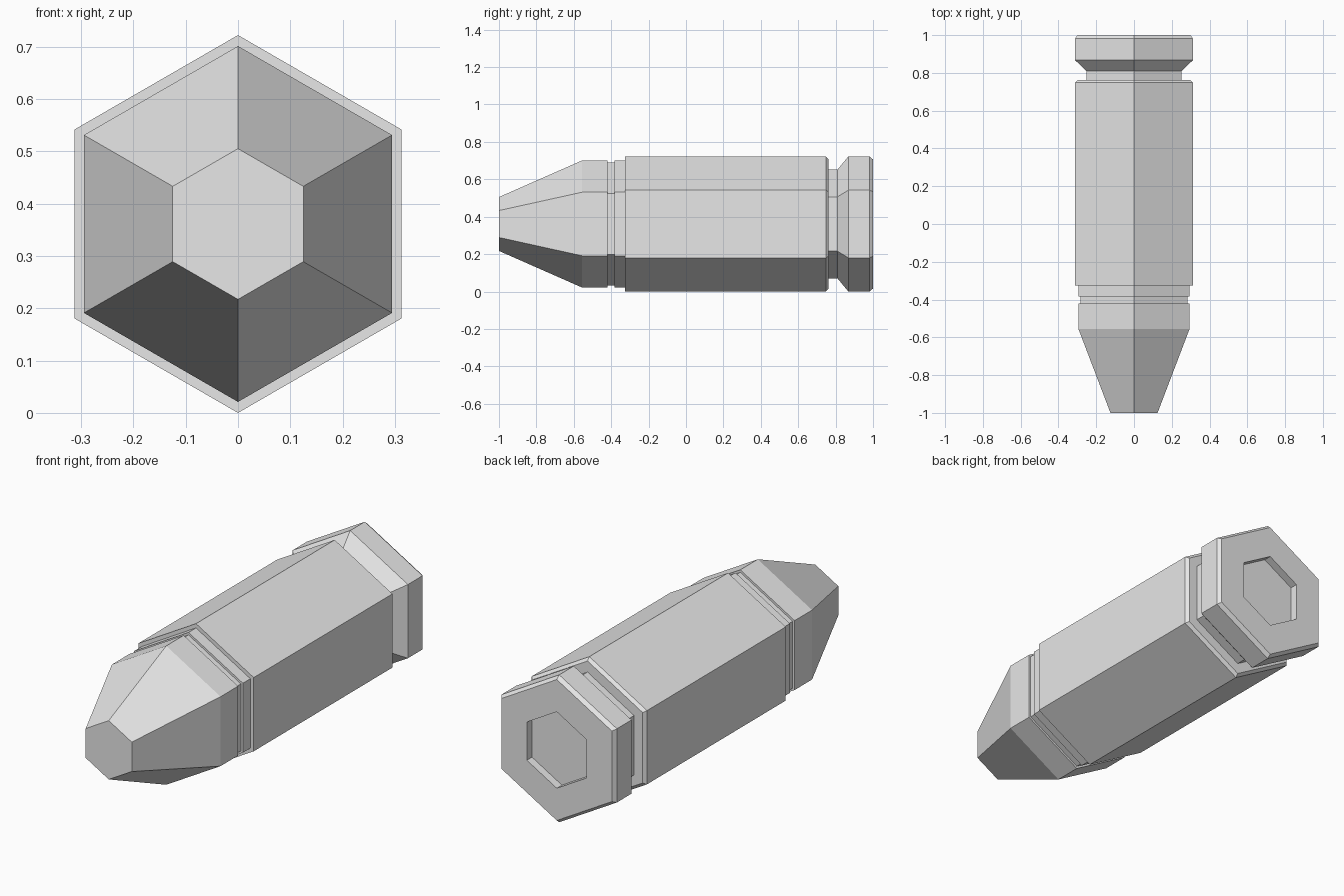
import bpy, bmesh
from math import cos, sin, pi

SIDES = 6
R = 0.361          # corner radius of the case
AXIS_Z = R         # height of the long axis

cube = bpy.data.objects.get("Cube")
if cube:
    bpy.data.objects.remove(cube, do_unlink=True)


def make_material(name, colour):
    mat = bpy.data.materials.new(name)
    mat.use_nodes = True
    mat.diffuse_color = colour
    mat.node_tree.nodes["Principled BSDF"].inputs["Base Color"].default_value = colour
    return mat


def hex_lathe(name, profile, mat, cap_front=True, cap_back=True):
    """Sweep a (y, radius) profile into a six-sided solid along y."""
    bm = bmesh.new()
    rings = []
    for y, r in profile:
        angles = [pi / 2 + 2 * pi * i / SIDES for i in range(SIDES)]
        rings.append([bm.verts.new((r * cos(a), y, AXIS_Z + r * sin(a))) for a in angles])
    for a, b in zip(rings, rings[1:]):
        for i in range(SIDES):
            j = (i + 1) % SIDES
            bm.faces.new((a[i], a[j], b[j], b[i]))
    if cap_front:
        bm.faces.new(rings[0])
    if cap_back:
        bm.faces.new(rings[-1])
    bmesh.ops.recalc_face_normals(bm, faces=bm.faces)
    mesh = bpy.data.meshes.new(name)
    bm.to_mesh(mesh)
    bm.free()
    mesh.materials.append(mat)
    obj = bpy.data.objects.new(name, mesh)
    bpy.context.collection.objects.link(obj)
    return obj


grey = make_material("plain_grey", (0.8, 0.8, 0.8, 1))

# Blunt tapered tip with a crimp groove, seated in the case mouth
TIP = 0.34
hex_lathe("tip", [(-1, 0.144), (-0.555, TIP), (-0.42, TIP), (-0.42, 0.328),
                  (-0.383, 0.328), (-0.383, TIP), (-0.325, TIP)],
          grey, cap_back=False)

# Case body, extractor groove, flared rim and shallow rear recess
hex_lathe("case", [(-0.325, TIP), (-0.325, R), (0.748, R), (0.762, 0.345),
                   (0.762, 0.291), (0.81, 0.291), (0.868, R), (0.981, R),
                   (1, 0.345), (1, 0.187), (0.96, 0.187)],
          grey, cap_front=False)
